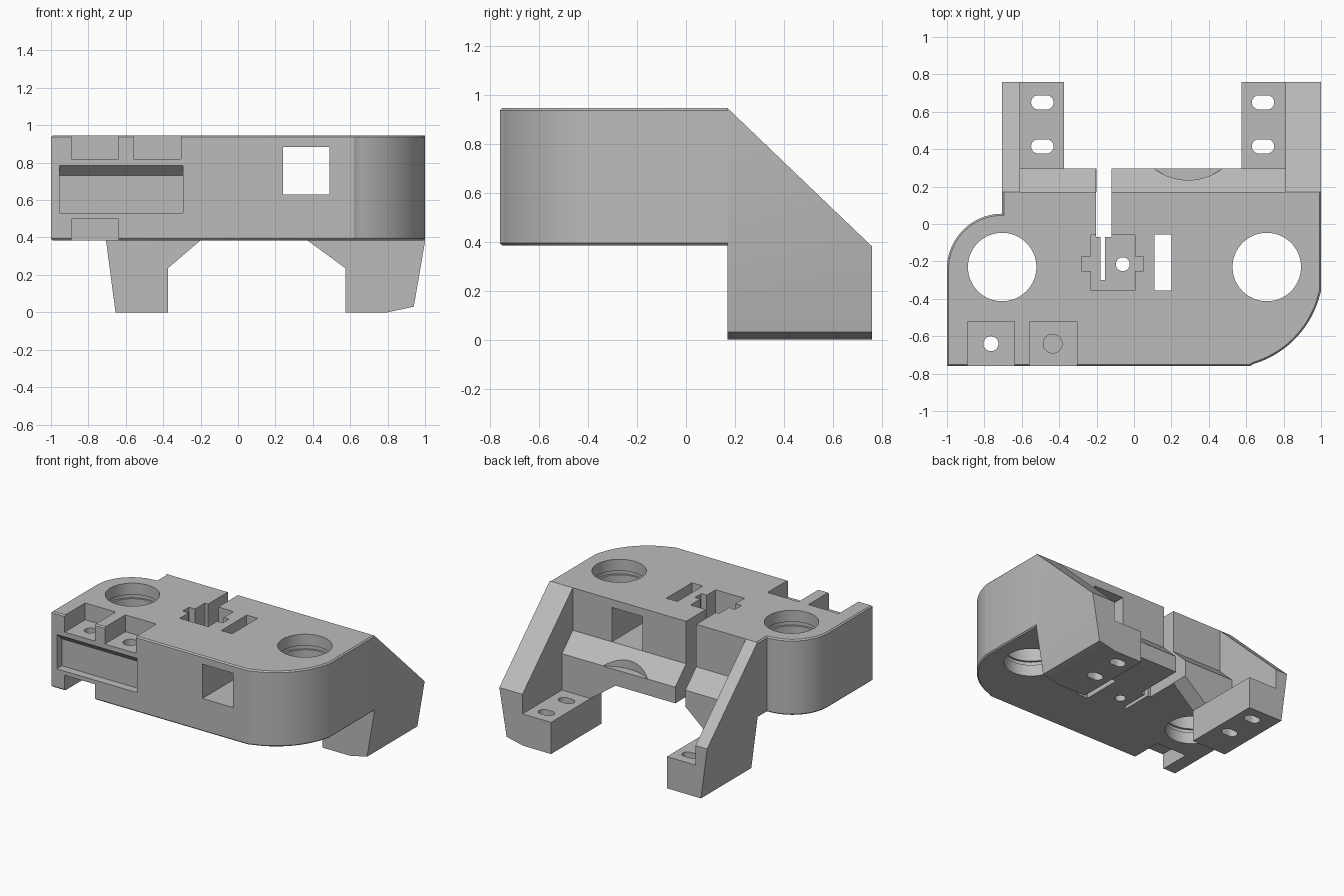
import bpy, bmesh, math
from mathutils import Vector

cube = bpy.data.objects.get("Cube")
if cube:
    bpy.data.objects.remove(cube, do_unlink=True)

grey = bpy.data.materials.new("plain_grey")
grey.use_nodes = True
grey.diffuse_color = (0.5, 0.5, 0.5, 1)
grey.node_tree.nodes["Principled BSDF"].inputs["Base Color"].default_value = (0.5, 0.5, 0.5, 1)

BOTTOM, TOP, BACK, REAR = 0.385, 0.945, 0.17, 0.76
PLACE = {
    "x": lambda a, b, d: (d, a, b),
    "y": lambda a, b, d: (a, d, b),
    "z": lambda a, b, d: (a, b, d),
}


def prism(name, outline, axis, lo, hi, edit=None):
    """Extrude a flat outline along an axis."""
    bm = bmesh.new()
    ends = [[bm.verts.new(PLACE[axis](a, b, d)) for a, b in outline] for d in (lo, hi)]
    bm.faces.new(ends[0])
    bm.faces.new(ends[1])
    n = len(outline)
    for i in range(n):
        j = (i + 1) % n
        bm.faces.new((ends[0][i], ends[0][j], ends[1][j], ends[1][i]))
    bmesh.ops.recalc_face_normals(bm, faces=bm.faces)
    if edit:
        edit(bm)
        bmesh.ops.recalc_face_normals(bm, faces=bm.faces)
    mesh = bpy.data.meshes.new(name)
    bm.to_mesh(mesh)
    bm.free()
    mesh.materials.append(grey)
    obj = bpy.data.objects.new(name, mesh)
    bpy.context.collection.objects.link(obj)
    return obj


def arc(cx, cy, r, start, end, steps):
    return [(cx + r * math.cos(math.radians(start + (end - start) * i / steps)),
             cy + r * math.sin(math.radians(start + (end - start) * i / steps)))
            for i in range(steps + 1)]


def box(x0, x1, y0, y1, z0, z1):
    return prism("cutter", [(x0, y0), (x1, y0), (x1, y1), (x0, y1)], "z", z0, z1)


def disc(x, y, r, z0, z1):
    return prism("cutter", arc(x, y, r, 0, 360, 64)[:-1], "z", z0, z1)


def cut(obj, *cutters):
    """Subtract the cutters and remove them."""
    bpy.context.view_layer.objects.active = obj
    for c in cutters:
        c.hide_render = True
        mod = obj.modifiers.new("cut", "BOOLEAN")
        mod.operation = "DIFFERENCE"
        mod.solver = "EXACT"
        mod.object = c
        bpy.ops.object.modifier_apply(modifier=mod.name)
        bpy.data.objects.remove(c, do_unlink=True)


def soften_rims(bm):
    """Small chamfer on the top and bottom rims, except along the back."""
    rims = [e for e in bm.edges
            if abs(e.verts[0].co.z - e.verts[1].co.z) < 1e-5
            and min(v.co.y for v in e.verts) < BACK - 0.001]
    bmesh.ops.bevel(bm, geom=rims, offset=0.009, segments=1, affect="EDGES")


def slope_back(bm):
    """Trim to the slope falling from the top edge to the rear."""
    drop = TOP - 0.38
    result = bmesh.ops.bisect_plane(
        bm, geom=bm.verts[:] + bm.edges[:] + bm.faces[:],
        plane_co=(0, BACK, TOP), plane_no=Vector((0, drop, REAR - BACK)).normalized(),
        clear_outer=True)
    rim = [g for g in result["geom_cut"] if isinstance(g, bmesh.types.BMEdge)]
    bmesh.ops.holes_fill(bm, edges=[e for e in rim if e.is_boundary])


# Main body: rounded at opposite corners
outline = [(-1, -0.76)]
outline += arc(0.49, -0.25, 0.52, -76, -12, 24)
outline[1] = (0.62, -0.76)
outline[-1] = (1, -0.36)
outline += [(1, BACK), (-0.705, BACK)]
outline += arc(-0.705, -0.24, 0.295, 90, 180, 28)
body = prism("main_body", outline, "z", BOTTOM, TOP, soften_rims)

# Two round bores with shallow retaining grooves
for x in (-0.705, 0.71):
    cut(body, disc(x, -0.23, 0.183, 0.2, 1.1),
        disc(x, -0.23, 0.198, 0.83, 0.86),
        disc(x, -0.23, 0.198, 0.47, 0.50))

# Top corner pockets, underside notch and their screw holes
cut(body,
    box(-0.89, -0.64, -0.9, -0.52, 0.82, 1.1),
    box(-0.56, -0.305, -0.9, -0.52, 0.82, 1.1),
    box(-0.89, -0.64, -0.9, -0.52, 0.2, 0.5),
    disc(-0.765, -0.64, 0.04, 0.3, 0.9),
    disc(-0.435, -0.64, 0.05, 0.72, 0.9))

# Front recess with a slanted upper side
cut(body, prism("cutter", [(-0.82, 0.53), (-0.70, 0.53), (-0.70, 0.73), (-0.76, 0.785), (-0.82, 0.84)],
                "x", -0.955, -0.295))

# Cross-shaped centre pocket with slit, screw hole and side slot
cut(body,
    box(-0.23, 0.005, -0.355, -0.06, 0.5, 1.1),
    box(-0.28, 0.05, -0.25, -0.175, 0.5, 1.1),
    box(-0.18, -0.155, -0.30, 0.0, 0.2, 0.7),
    disc(-0.06, -0.215, 0.037, 0.2, 0.7),
    box(0.11, 0.20, -0.355, -0.055, 0.2, 1.1))

# Sloped ledge along the back
ledge = prism("rear_ledge", [(BACK, BOTTOM), (0.297, BOTTOM), (0.297, 0.505), (BACK, 0.63)], "x", -0.61, 0.81)
cut(ledge, disc(0.29, 0.535, 0.30, 0.503, 0.9))

# Square window and rear gap
cut(body, box(0.24, 0.49, -0.9, 0.4, 0.63, 0.885))
for part in (body, ledge):
    cut(part, box(-0.203, -0.12, -0.07, 0.5, 0.2, 1.1))

# Rear arms with slotted feet
left_outline = [(0.81, 0.235), (0.575, 0.235), (0.575, 0), (0.8, 0), (0.94, 0.03),
                (1, 0.38), (1, TOP), (0.81, TOP)]
right_outline = [(-0.61, 0.235), (-0.375, 0.235), (-0.375, 0), (-0.655, 0),
                 (-0.705, 0.38), (-0.705, TOP), (-0.61, TOP)]
arms = []
for name, shape, x in (("left_arm", left_outline, 0.69), ("right_arm", right_outline, -0.49)):
    arm = prism(name, shape, "y", BACK, REAR, slope_back)
    for y in (0.415, 0.65):
        slot = arc(x + 0.022, y, 0.038, -90, 90, 12) + arc(x - 0.022, y, 0.038, 90, 270, 12)
        cut(arm, prism("cutter", slot, "z", -0.1, 0.3))
    arms.append(arm)

# Gussets joining the feet to the ledge
gussets = [
    prism("left_gusset", [(0.81, 0.235), (0.575, 0.235), (0.37, BOTTOM), (0.81, BOTTOM)], "y", BACK, 0.297),
    prism("right_gusset", [(-0.61, 0.235), (-0.375, 0.235), (-0.2, BOTTOM), (-0.61, BOTTOM)], "y", BACK, 0.297),
]

# Smooth the curved walls and keep the edges sharp
bpy.ops.object.select_all(action="DESELECT")
for obj in [body, ledge] + arms + gussets:
    obj.select_set(True)
bpy.context.view_layer.objects.active = body
bpy.ops.object.shade_smooth_by_angle(angle=math.radians(25))
